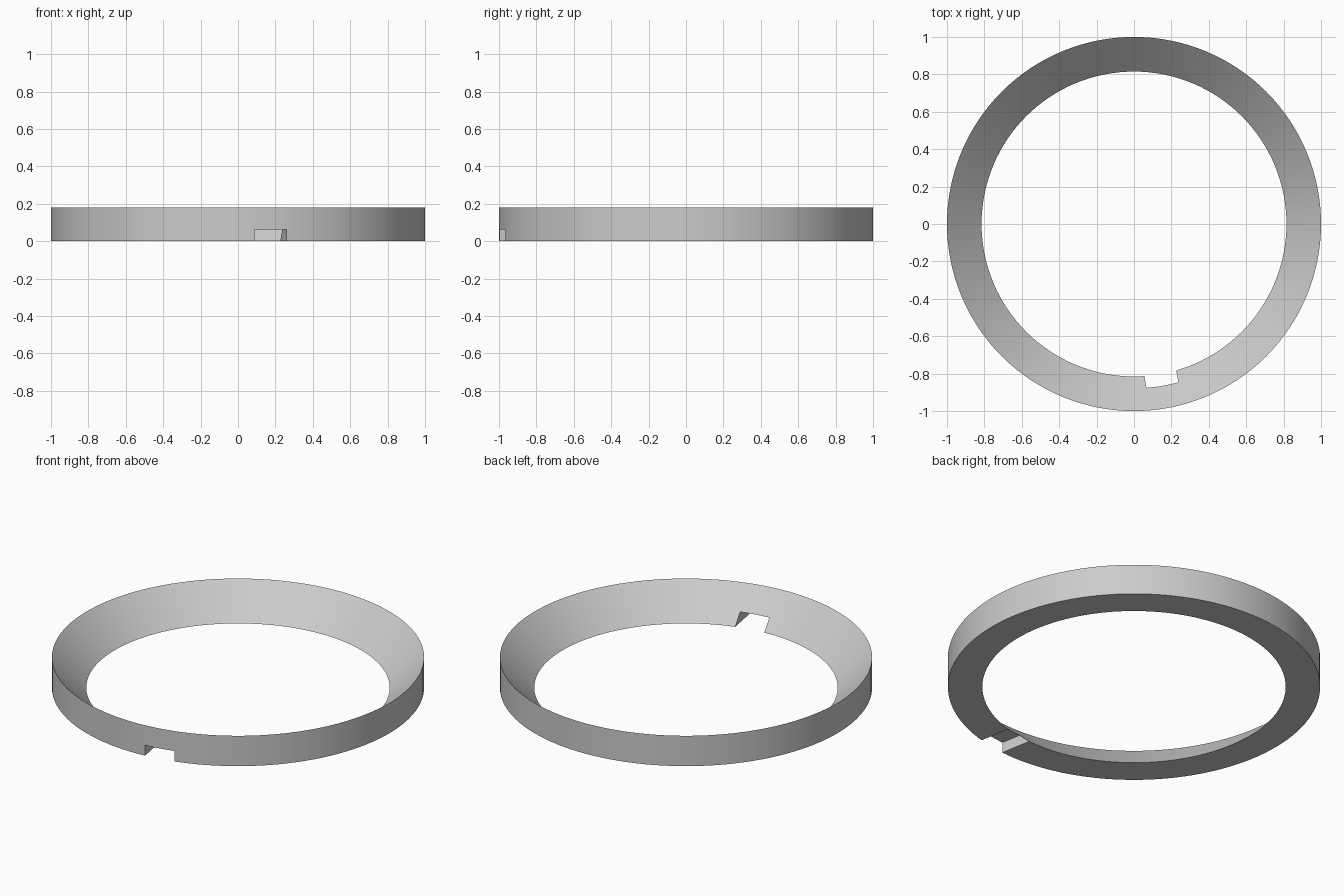
import bpy, bmesh, math
from mathutils import Matrix, Vector

cube = bpy.data.objects.get("Cube")
if cube:
    bpy.data.objects.remove(cube, do_unlink=True)

OUTER, INNER, HEIGHT = 1.0, 0.815, 0.18
NOTCH_WIDTH, NOTCH_HEIGHT = 0.173, 0.062
NOTCH_ANGLE = math.radians(10)
SEGMENTS = 128

grey = bpy.data.materials.new("light grey")
grey.use_nodes = True
colour = (0.6, 0.6, 0.6, 1)
grey.diffuse_color = colour
grey.node_tree.nodes["Principled BSDF"].inputs["Base Color"].default_value = colour


def add_object(name, bm):
    bmesh.ops.recalc_face_normals(bm, faces=bm.faces)
    mesh = bpy.data.meshes.new(name)
    bm.to_mesh(mesh)
    bm.free()
    mesh.materials.append(grey)
    obj = bpy.data.objects.new(name, mesh)
    bpy.context.collection.objects.link(obj)
    return obj


# Ring: a triangular section with a knife-edge top, turned about z
bm = bmesh.new()
section = [bm.verts.new((r, 0, z)) for r, z in ((INNER, 0), (OUTER, 0), (OUTER, HEIGHT))]
edges = [bm.edges.new((section[i], section[(i + 1) % 3])) for i in range(3)]
bmesh.ops.spin(bm, geom=section + edges, cent=(0, 0, 0), axis=(0, 0, 1),
               angle=math.tau, steps=SEGMENTS, use_merge=False)
bmesh.ops.remove_doubles(bm, verts=bm.verts, dist=0.0001)
ring = add_object("bevelled_ring", bm)

# Cutter for the radial notch under the front of the ring
bm = bmesh.new()
bmesh.ops.create_cube(bm, size=1)
bmesh.ops.scale(bm, vec=(NOTCH_WIDTH, 0.6, 2 * NOTCH_HEIGHT), verts=bm.verts)
bmesh.ops.translate(bm, vec=Vector((0, -0.95, 0)), verts=bm.verts)
bmesh.ops.rotate(bm, matrix=Matrix.Rotation(NOTCH_ANGLE, 3, "Z"), verts=bm.verts)
cutter = add_object("notch_cutter", bm)

# Cut the notch and apply it
bpy.ops.object.select_all(action="DESELECT")
ring.select_set(True)
bpy.context.view_layer.objects.active = ring
cut = ring.modifiers.new("notch", "BOOLEAN")
cut.operation = "DIFFERENCE"
cut.solver = "EXACT"
cut.object = cutter
bpy.ops.object.modifier_apply(modifier=cut.name)
bpy.data.objects.remove(cutter, do_unlink=True)

bpy.ops.object.shade_smooth_by_angle(angle=math.radians(30))
